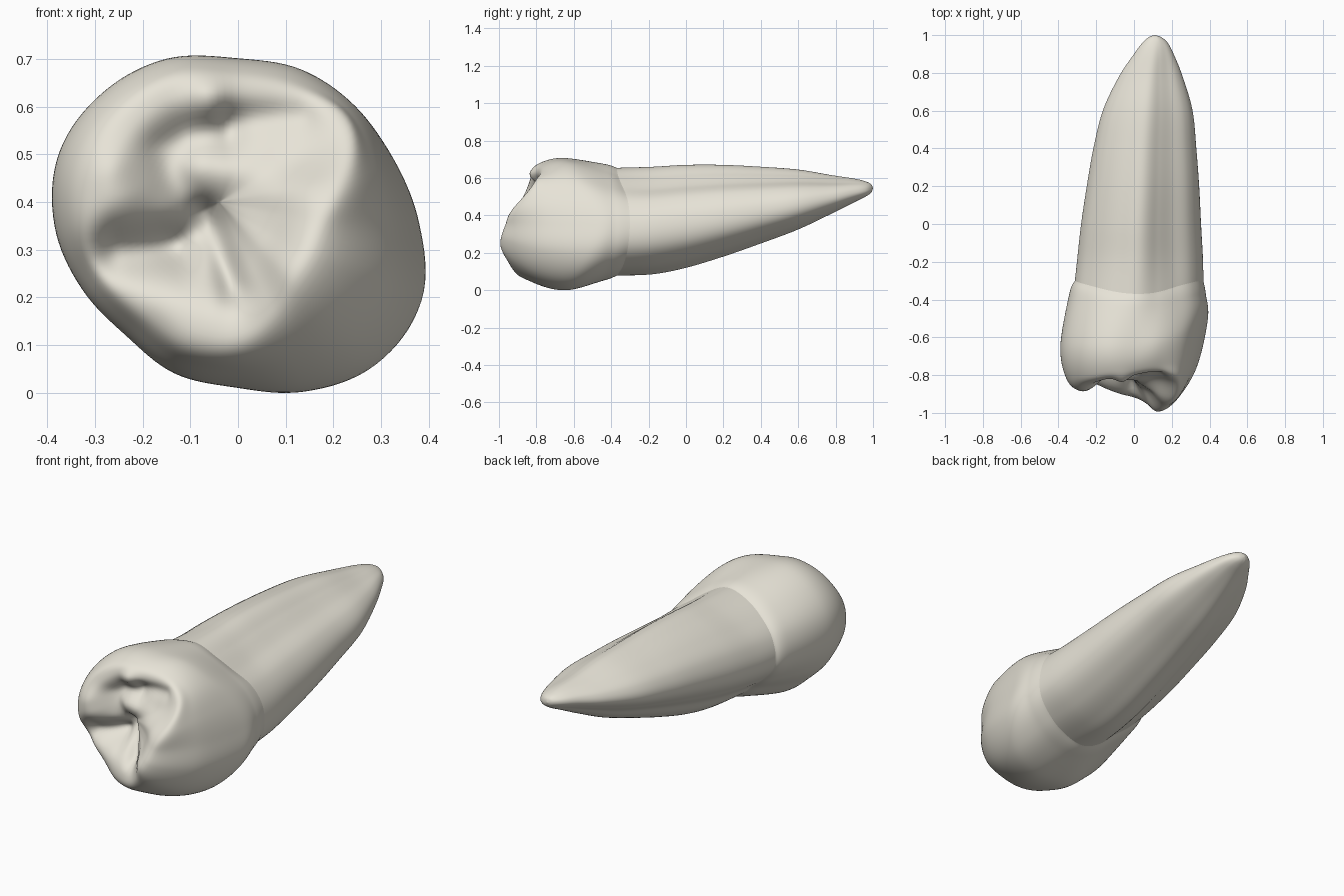
import bpy, bmesh
from math import sin, cos, pi, exp, radians
from mathutils import Vector

if "Cube" in bpy.data.objects:
    bpy.data.objects.remove(bpy.data.objects["Cube"])

N = 128      # points around
SUB = 10     # spline steps between key rings
# polar radii every 22.5 degrees, counter-clockwise from +x
BULGE = [.38, .357, .352, .353, .35, .377, .393, .40, .38, .348, .325, .335, .34, .377, .413, .417]
BULGE_Y = [-.49, -.52, -.58, -.62, -.65, -.65, -.65, -.65, -.65, -.65, -.65, -.65, -.65, -.64, -.60, -.53]
RIM = [.185, .235, .30, .28, .275, .30, .305, .295, .28, .265, .245, .25, .24, .20, .17, .17]
RIM_Y = [-.955, -.915, -.82, -.79, -.80, -.815, -.84, -.865, -.873, -.845, -.85, -.885, -.915, -.955, -.99, -.985]
ROOT = [.315, .28, .237, .242, .28, .275, .285, .31, .31, .25, .22, .24, .27, .275, .30, .33]


def cat(a, b, c, d, t):
    return b + (c - a) * (t / 2) + (a * 2 - b * 5 + c * 4 - d) * (t * t / 2) + (b * 3 - a - c * 3 + d) * (t ** 3 / 2)


def around(vals, i):
    """Smooth periodic lookup of a 16-value table."""
    f = i / N * 16
    k = int(f)
    return cat(*[vals[(k + j) % 16] for j in (-1, 0, 1, 2)], f - k)


def ring(radii, y, box=None, centre=(0, .35)):
    """Closed section in xz, optionally fitted to box x0, x1, z0, z1."""
    pts = []
    for i in range(N):
        a, r = 2 * pi * i / N, around(radii, i)
        pts.append(Vector((centre[0] + r * cos(a), y(i) if callable(y) else y, centre[1] + r * sin(a))))
    if box:
        for ax, lo, hi in ((0, box[0], box[1]), (2, box[2], box[3])):
            mn, mx = min(p[ax] for p in pts), max(p[ax] for p in pts)
            for p in pts:
                p[ax] = lo + (p[ax] - mn) / (mx - mn) * (hi - lo)
    return pts


def section(y, box, w):
    """Blend of the crown outline (w=0) and the grooved root outline (w=1)."""
    return [a.lerp(b, w) for a, b in zip(ring(BULGE, y, box), ring(ROOT, y, box, (.04, .39)))]


enamel = bpy.data.materials.new("ivory")
enamel.diffuse_color = (.80, .77, .68, 1)
enamel.use_nodes = True
enamel.node_tree.nodes["Principled BSDF"].inputs["Base Color"].default_value = enamel.diffuse_color


def loft(name, keys, pole_first, shape=None):
    """Spline through key rings; one end closes on a pole."""
    n = len(keys)
    rows = []
    for k in range(n - 1):
        for s in range(SUB):
            rows.append([cat(keys[max(k - 1, 0)][i], keys[k][i], keys[k + 1][i], keys[min(k + 2, n - 1)][i], s / SUB)
                         for i in range(N)])
    rows.append(keys[-1])
    bm = bmesh.new()
    grid = [[bm.verts.new(shape(p) if shape else p) for p in row] for row in rows]
    for a, b in zip(grid, grid[1:]):
        for i in range(N):
            j = (i + 1) % N
            bm.faces.new((a[i], a[j], b[j], b[i]))
    pole = grid[0] if pole_first else grid[-1]
    bmesh.ops.remove_doubles(bm, verts=pole, dist=1e-5)
    bmesh.ops.recalc_face_normals(bm, faces=bm.faces)
    # make sure normals point outward on the open shell
    c = Vector((.05, 0, .4))
    if sum((Vector((f.calc_center_median().x, 0, f.calc_center_median().z)) - c).dot(f.normal) * f.calc_area()
           for f in bm.faces) < 0:
        bmesh.ops.reverse_faces(bm, faces=bm.faces)
    me = bpy.data.meshes.new(name)
    bm.to_mesh(me)
    bm.free()
    me.shade_smooth()
    me.materials.append(enamel)
    ob = bpy.data.objects.new(name, me)
    bpy.context.collection.objects.link(ob)
    return ob


# grooves (positive) and cusps (negative): x1, z1, x2, z2, width, depth
RELIEF = [(-.25, .30, -.13, .305, .055, .07), (-.13, .32, -.06, .35, .045, .025),
          (-.10, .535, -.03, .54, .05, .05), (-.01, .575, .13, .58, .035, .02),
          (-.16, .51, -.11, .40, .04, .025), (-.07, .38, -.01, .22, .03, .04),
          (-.06, .61, -.06, .62, .045, -.03), (-.13, .20, -.06, .18, .06, -.02),
          (.12, .42, -.06, .49, .07, -.04), (-.26, .46, -.24, .42, .06, -.02)]


def relief(p):
    q = Vector((p.x, p.z))
    dy = 0
    for x1, z1, x2, z2, w, d in RELIEF:
        a, b = Vector((x1, z1)), Vector((x2, z2))
        ab = b - a
        t = max(0, min(1, (q - a).dot(ab) / ab.length_squared))
        dy += d * exp(-((q - a - ab * t).length / w) ** 2)
    fade = max(0, min(1, (-.68 - p.y) / .1))
    return Vector((p.x, p.y + dy * fade, p.z))


# shared neck line between crown and root
def seam_y(i):
    return -.335 + .035 * cos(4 * pi * i / N)


seam = section(seam_y, (-.313, .368, .077, .655), .75)

# crown: biting surface, rim, bulging wall, neck
rim = ring(RIM, lambda i: around(RIM_Y, i))
bulge = ring(BULGE, lambda i: around(BULGE_Y, i), (-.39, .39, 0, .707))
pit = Vector((-.04, -.79, .40))
inner = []
for p in rim:
    q = pit.lerp(p, .5)
    q.y = pit.y + .4 * (p.y - pit.y)
    inner.append(q)
wall = []
for i, (r, b) in enumerate(zip(rim, bulge)):
    f = .31 + .1 * cos(2 * pi * i / N + radians(40))
    wall.append(Vector((r.x + .68 * (b.x - r.x), r.y + f * (b.y - r.y), r.z + .68 * (b.z - r.z))))
neck = section(lambda i: seam_y(i) - .07, (-.343, .381, .05, .677), .5)
loft("crown", [[pit.copy() for _ in range(N)], inner, rim, wall, bulge, neck, seam], True, relief)

# root: tapering grooved sections (y, x0, x1, z0, z1, blend to root outline)
SECTIONS = [(-.18, -.30, .365, .085, .66, .95), (0, -.28, .355, .12, .67, 1), (.2, -.25, .345, .18, .67, 1),
            (.4, -.215, .33, .25, .66, 1), (.6, -.165, .31, .325, .645, 1), (.78, -.08, .258, .41, .615, .9),
            (.9, 0, .21, .47, .597, .6), (.96, .045, .178, .50, .582, .3), (.99, .08, .143, .522, .566, 0)]
keys = [seam] + [section(y, box, w) for y, *box, w in SECTIONS]
keys.append([Vector((.11, 1, .545)) for _ in range(N)])
loft("root", keys, False)
